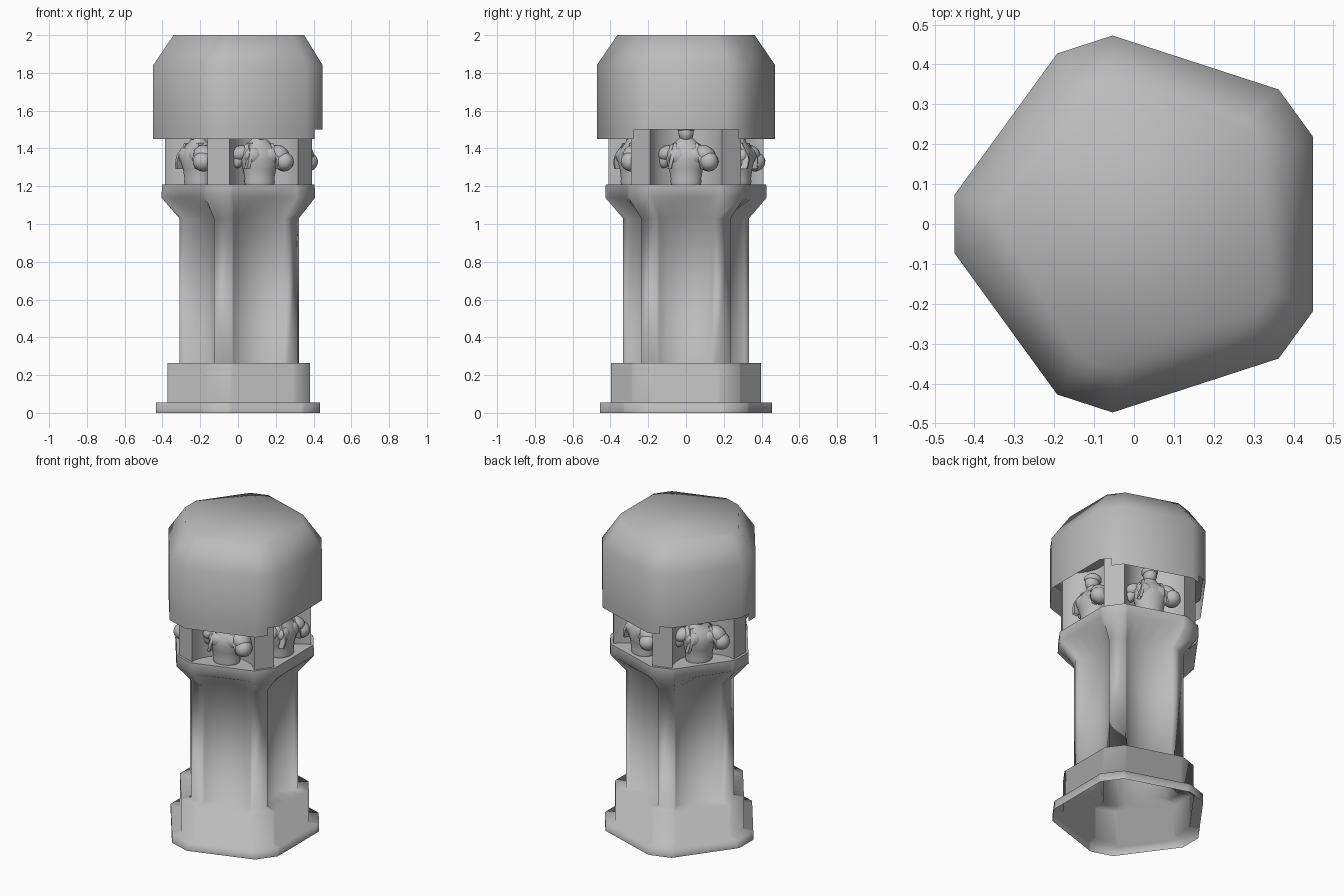
import bpy, bmesh, math
from mathutils import Vector, Matrix

if "Cube" in bpy.data.objects:
    bpy.data.objects.remove(bpy.data.objects["Cube"])

CX = 0.023                       # centre of the five-sided plan
STEP = math.radians(72)
CORNERS = [math.radians(36) + i * STEP for i in range(5)]

stone = bpy.data.materials.new("plain_grey")
stone.diffuse_color = (0.5, 0.5, 0.5, 1)
stone.use_nodes = True
stone.node_tree.nodes["Principled BSDF"].inputs["Base Color"].default_value = stone.diffuse_color


def polar(a, r, t=0.0):
    """Point at radius r along angle a, shifted t sideways."""
    return Vector((CX + r * math.cos(a) - t * math.sin(a),
                   r * math.sin(a) + t * math.cos(a), 0))


def outline(r, hw, recess=0.0, n=0, mid=False, power=0.7):
    """Pentagon with cut corners; n extra points per side, scooped inwards."""
    pts = []
    for a in CORNERS:
        p, q = polar(a, r, hw), polar(a + STEP, r, -hw)
        normal = Vector((math.cos(a + STEP / 2), math.sin(a + STEP / 2), 0))
        pts += [polar(a, r, -hw)] + ([polar(a, r)] if mid else []) + [p]
        for k in range(1, n + 1):
            t = (1 - math.cos(math.pi * k / (n + 1))) / 2
            pts.append(p.lerp(q, t) - normal * recess * math.sin(math.pi * t) ** power)
    return pts


def finish(bm, name, angle):
    me = bpy.data.meshes.new(name)
    bm.to_mesh(me)
    bm.free()
    me.materials.append(stone)
    ob = bpy.data.objects.new(name, me)
    bpy.context.collection.objects.link(ob)
    bpy.ops.object.select_all(action='DESELECT')
    ob.select_set(True)
    bpy.context.view_layer.objects.active = ob
    bpy.ops.object.shade_smooth_by_angle(angle=math.radians(angle))
    return ob


def loft(rings, cap_top=False, **shape):
    """Skin between outlines given as (z, radius, half corner width, recess)."""
    bm = bmesh.new()
    prev = first = None
    for z, r, hw, rec in rings:
        cur = [bm.verts.new((p.x, p.y, z)) for p in outline(r, hw, rec, **shape)]
        if prev:
            m = len(cur)
            for i in range(m):
                j = (i + 1) % m
                bm.faces.new((prev[i], prev[j], cur[j], cur[i]))
        else:
            first = cur
        prev = cur
    if cap_top:
        bm.faces.new(prev)
    return bm, first


# Hollow plinth and fluted shaft flaring out to the gallery floor, one skin
bm, _ = loft([(0, 0.457, 0.071, 0), (0.055, 0.457, 0.071, 0),
              (0.055, 0.397, 0.061, 0), (0.265, 0.397, 0.061, 0),
              (0.265, 0.334, 0.05, 0.072), (1.03, 0.334, 0.05, 0.072),
              (1.14, 0.428, 0.066, 0), (1.21, 0.425, 0.066, 0)], n=6)
finish(bm, "plinth_and_shaft", 180)

# Gallery floor
bm, _ = loft([(1.21, 0.425, 0.066, 0)], cap_top=True)
finish(bm, "gallery_floor", 30)

# Gallery: corner pillars with a scooped alcove on each side
bm, _ = loft([(1.205, 0.41, 0.062, 0.14), (1.62, 0.41, 0.062, 0.14)], n=8, power=0.6)
finish(bm, "pillars_and_alcoves", 50)

# Roof: wall and sloped cap; three sides hang lower than the other two
bm, ring = loft([(1.5, 0.473, 0.073, 0), (1.84, 0.473, 0.073, 0),
                 (2.0, 0.364, 0.056, 0)], cap_top=True, mid=True)
for side in (1, 3, 4):
    # each side runs from the middle of one corner to the middle of the next
    a, b = (side - 1) % 5 * 3, side * 3
    row = [ring[a + 1], ring[a + 2], ring[b], ring[b + 1]]
    low = [bm.verts.new((v.co.x, v.co.y, 1.45)) for v in row]
    for i in range(3):
        bm.faces.new((low[i], low[i + 1], row[i + 1], row[i]))
finish(bm, "roof", 65)

# Ceiling over the gallery
bm, _ = loft([(1.62, 0.47, 0.072, 0)], cap_top=True)
finish(bm, "gallery_ceiling", 30)


# Half-length figure, facing +x
def blob(bm, pos, size, rot=0.0):
    mat = (Matrix.Translation(pos) @ Matrix.Rotation(rot, 4, 'X')
           @ Matrix.Diagonal((*size, 1)))
    bmesh.ops.create_uvsphere(bm, u_segments=16, v_segments=10, radius=1, matrix=mat)


def lathe(bm, profile, seg=20):
    prev = None
    for z, rx, ry, dx in profile:
        cur = [bm.verts.new((dx + rx * math.cos(k * math.tau / seg),
                             ry * math.sin(k * math.tau / seg), z)) for k in range(seg)]
        if prev:
            for k in range(seg):
                j = (k + 1) % seg
                bm.faces.new((prev[k], prev[j], cur[j], cur[k]))
        prev = cur
    bm.faces.new(prev)


def strap(bm, y0, y1):
    """Shoulder strap over the front of the chest."""
    prev = None
    for k in range(9):
        t = k / 8
        z = 1.29 + 0.14 * t
        x = 0.07 + 0.022 * math.sin(math.pi * min(1, t * 1.1)) - 0.035 * t
        y = y0 + (y1 - y0) * t
        cur = [bm.verts.new((x + dx, y + dy, z)) for dx, dy in
               ((-0.03, -0.011), (0.004, -0.009), (0.004, 0.009), (-0.03, 0.011))]
        if prev:
            for i in range(4):
                j = (i + 1) % 4
                bm.faces.new((prev[i], prev[j], cur[j], cur[i]))
        prev = cur


bm = bmesh.new()
lathe(bm, [(1.205, 0.063, 0.078, 0), (1.225, 0.066, 0.083, 0), (1.24, 0.064, 0.08, 0),
           (1.29, 0.07, 0.09, 0), (1.34, 0.078, 0.106, 0.004), (1.38, 0.074, 0.112, 0),
           (1.41, 0.06, 0.092, -0.005), (1.435, 0.042, 0.056, -0.005),
           (1.455, 0.034, 0.036, 0)])
for s in (-1, 1):
    blob(bm, (0.042, s * 0.045, 1.36), (0.036, 0.052, 0.045))     # chest
    strap(bm, s * 0.088, s * 0.056)
blob(bm, (-0.015, -0.1, 1.375), (0.05, 0.05, 0.04), 0.5)          # shoulders
blob(bm, (0.025, 0.1, 1.365), (0.062, 0.062, 0.05), -0.6)
blob(bm, (0.05, 0.12, 1.33), (0.058, 0.052, 0.052), 0.35)         # arms
blob(bm, (-0.02, -0.11, 1.345), (0.036, 0.033, 0.05), -0.3)
blob(bm, (0.005, 0, 1.485), (0.046, 0.041, 0.052))                # head
blob(bm, (0.0, 0, 1.51), (0.054, 0.049, 0.034))                   # helmet
bmesh.ops.recalc_face_normals(bm, faces=bm.faces[:])
figure = finish(bm, "figure", 40)

# One figure in each opening
for i in range(5):
    ob = figure if i == 0 else bpy.data.objects.new("figure", figure.data)
    if i:
        bpy.context.collection.objects.link(ob)
    p = polar(i * STEP, 0.293)
    ob.location = (p.x, p.y, 0)
    ob.rotation_euler = (0, 0, i * STEP)
